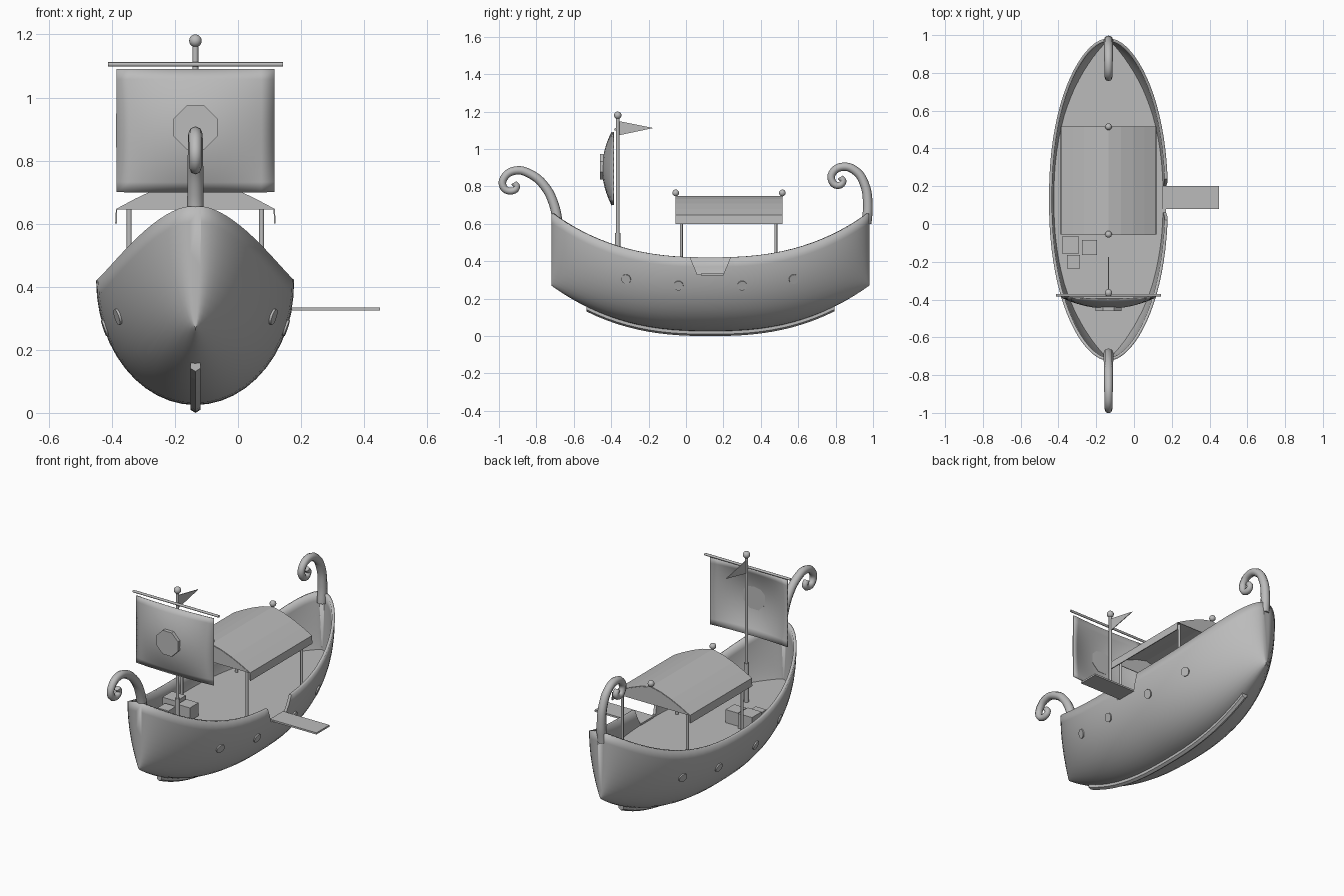
import bpy
from math import sin, cos, pi, asin
from mathutils import Vector

if "Cube" in bpy.data.objects:
    bpy.data.objects.remove(bpy.data.objects["Cube"])

CX, CY, HALF = -0.135, 0.13, 0.85    # hull centre and half length
DECK = 0.32

mat = bpy.data.materials.new("plain grey")
mat.use_nodes = True
GREY = (0.5, 0.5, 0.5, 1)
mat.diffuse_color = GREY
mat.node_tree.nodes["Principled BSDF"].inputs["Base Color"].default_value = GREY


def finish(ob, name, smooth=False):
    ob.name = name
    ob.data.materials.append(mat)
    if smooth:
        bpy.ops.object.select_all(action='DESELECT')
        ob.select_set(True)
        bpy.context.view_layer.objects.active = ob
        bpy.ops.object.shade_smooth_by_angle(angle=0.6)
    return ob


def mesh(name, verts, faces, thick=0, smooth=False, offset=0):
    me = bpy.data.meshes.new(name)
    me.from_pydata(verts, [], faces)
    ob = bpy.data.objects.new(name, me)
    bpy.context.collection.objects.link(ob)
    finish(ob, name, smooth)
    if thick:
        m = ob.modifiers.new("thickness", 'SOLIDIFY')
        m.thickness, m.offset = thick, offset
    return ob


def grid_faces(rows, cols):
    return [(i * cols + j, i * cols + j + 1, (i + 1) * cols + j + 1, (i + 1) * cols + j)
            for i in range(rows - 1) for j in range(cols - 1)]


def box(name, x0, x1, y0, y1, z0, z1):
    bpy.ops.mesh.primitive_cube_add(size=1, location=((x0 + x1) / 2, (y0 + y1) / 2, (z0 + z1) / 2))
    ob = bpy.context.object
    ob.scale = (x1 - x0, y1 - y0, z1 - z0)
    return finish(ob, name)


def rod(name, a, b, r, sides=12, smooth=True):
    a, b = Vector(a), Vector(b)
    bpy.ops.mesh.primitive_cylinder_add(vertices=sides, radius=r, depth=(b - a).length,
                                        location=(a + b) / 2,
                                        rotation=(b - a).to_track_quat('Z', 'Y').to_euler())
    return finish(bpy.context.object, name, smooth)


def ball(name, loc, r):
    bpy.ops.mesh.primitive_uv_sphere_add(segments=16, ring_count=10, radius=r, location=loc)
    return finish(bpy.context.object, name, True)


# Hull lines as functions of t, from -1 at the bow to 1 at the stern
def width(t):
    return 0.018 + 0.297 * max(0, 1 - abs(t) ** 2.2) ** 0.6


def rim(t):
    return 0.42 + 0.235 * abs(t) ** 2.5


def bottom(t):
    return 0.025 + 0.245 * abs(t) ** 2.5


def hull_point(t, a):
    return Vector((CX + width(t) * cos(a), CY + HALF * t,
                   rim(t) - (rim(t) - bottom(t)) * sin(a)))


def hull_angle(t, z):
    return asin((rim(t) - z) / (rim(t) - bottom(t)))


# Hull shell with flat stem faces
ROWS, COLS = 41, 25
stations = [sin(pi * (i / (ROWS - 1) - 0.5)) for i in range(ROWS)]
verts = [hull_point(t, pi * j / (COLS - 1)) for t in stations for j in range(COLS)]
faces = grid_faces(ROWS, COLS)
faces.append(tuple(reversed(range(COLS))))
faces.append(tuple(range((ROWS - 1) * COLS, ROWS * COLS)))
hull = mesh("hull", verts, faces, 0.016, True, -1)

# Gate opening in the left side
prof = [(0.06, 0.33), (0.2, 0.33), (0.25, 0.45), (0.01, 0.45)]
cutter = mesh("gate_cutter", [(x, y, z) for x in (0.05, 0.3) for y, z in prof],
              [(3, 2, 1, 0), (4, 5, 6, 7)]
              + [(k, (k + 1) % 4, (k + 1) % 4 + 4, k + 4) for k in range(4)])
cutter.hide_render = True
cut = hull.modifiers.new("gate", 'BOOLEAN')
cut.operation, cut.solver, cut.object = 'DIFFERENCE', 'EXACT', cutter
cut.use_self = True
bpy.context.view_layer.objects.active = hull
for m in list(hull.modifiers):
    if m.type in ('SOLIDIFY', 'BOOLEAN'):
        bpy.ops.object.modifier_apply(modifier=m.name)
bpy.data.objects.remove(cutter)

# Deck
verts = []
for t in stations[1:-1]:
    x = max(0.005, width(t) * cos(hull_angle(t, DECK)) - 0.008)
    verts += [(CX - x, CY + HALF * t, DECK), (CX + x, CY + HALF * t, DECK)]
mesh("deck", verts, grid_faces(ROWS - 2, 2), 0.008)

# Keel strip
N = 25
verts, faces = [], []
for i in range(N):
    t = -0.78 + 1.56 * i / (N - 1)
    verts += [(CX + x, CY + HALF * t, bottom(t) + z)
              for x, z in ((0.016, 0.02), (0.016, -0.015), (0, -0.025), (-0.016, -0.015), (-0.016, 0.02))]
faces = [(i * 5 + k, i * 5 + (k + 1) % 5, i * 5 + 5 + (k + 1) % 5, i * 5 + 5 + k)
         for i in range(N - 1) for k in range(5)]
mesh("keel", verts, faces + [(4, 3, 2, 1, 0), tuple(range(N * 5 - 5, N * 5))])

# Portholes on both sides
for y, z in ((-0.32, 0.305), (-0.04, 0.27), (0.3, 0.27), (0.575, 0.305)):
    t = (y - CY) / HALF
    a = hull_angle(t, z)
    p, e = hull_point(t, a), 0.01
    n = (hull_point(t, a + e) - p).cross(hull_point(t + e, a) - p).normalized()
    for side, s in (("left", 1), ("right", -1)):
        q = Vector((CX + s * (p.x - CX), p.y, p.z))
        d = Vector((s * n.x, n.y, n.z)) * 0.006
        rod("porthole_" + side, q - d, q + d, 0.026, 16)


# Curled posts at the bow and stern
def curl(name, pts):
    cu = bpy.data.curves.new(name, 'CURVE')
    cu.dimensions = '3D'
    cu.bevel_depth, cu.bevel_resolution, cu.resolution_u = 0.027, 2, 6
    cu.use_fill_caps = True
    sp = cu.splines.new('BEZIER')
    sp.bezier_points.add(len(pts) - 1)
    for k, (b, (y, z)) in enumerate(zip(sp.bezier_points, pts)):
        b.co = (CX, y, z)
        b.handle_left_type = b.handle_right_type = 'AUTO'
        b.radius = 1 - 0.4 * k / (len(pts) - 1)
    ob = bpy.data.objects.new(name, cu)
    bpy.context.collection.objects.link(ob)
    cu.materials.append(mat)


curl("bow_curl", [(-0.685, 0.6), (-0.705, 0.7), (-0.755, 0.8), (-0.83, 0.865), (-0.91, 0.885),
                  (-0.97, 0.85), (-0.978, 0.8), (-0.94, 0.775), (-0.905, 0.795), (-0.92, 0.82)])
curl("stern_curl", [(0.965, 0.6), (0.972, 0.7), (0.955, 0.81), (0.91, 0.88), (0.84, 0.905),
                    (0.785, 0.875), (0.78, 0.83), (0.81, 0.805), (0.84, 0.825), (0.825, 0.85)])

# Mast, yard and pennant
MY = -0.365
rod("mast", (CX, MY, DECK), (CX, MY, 1.17), 0.009)
rod("mast_foot", (CX, MY, DECK), (CX, MY, 0.55), 0.014)
ball("mast_ball", (CX, MY, 1.18), 0.02)
rod("yard", (CX - 0.277, MY - 0.012, 1.105), (CX + 0.277, MY - 0.012, 1.105), 0.007)
mesh("pennant", [(CX, MY, 1.15), (CX, MY, 1.072), (CX, -0.175, 1.112)], [(0, 1, 2)], 0.004)

# Billowing sail with an eight-sided boss
S = 13
verts = []
for i in range(S):
    v = 2 * i / (S - 1) - 1
    for j in range(S):
        u = 2 * j / (S - 1) - 1
        verts.append((CX + 0.25 * u, -0.387 - 0.058 * (1 - u * u) * (1 - 0.85 * v * v),
                      0.895 + 0.195 * v))
mesh("sail", verts, grid_faces(S, S), 0.006, True)
boss = rod("sail_boss", (CX, -0.46, 0.905), (CX, -0.435, 0.905), 0.075, 8, False)
boss.rotation_euler.rotate_axis('Z', pi / 8)

# Canopy roof with hanging edges and closed gables
Y0, Y1 = -0.055, 0.515
arch = [(x, 0.745 - 0.1 * (abs(x) / 0.25) ** 1.4)
        for x in (-0.25, -0.19, -0.13, -0.065, 0, 0.065, 0.13, 0.19, 0.25)]
prof = [(-0.252, 0.6)] + arch + [(0.252, 0.6)]
C = len(prof)
mesh("canopy_roof", [(CX + x, y, z) for y in (Y0, Y1) for x, z in prof], grid_faces(2, C), 0.005)
for y in (Y0, Y1):
    mesh("canopy_gable", [(CX + x, y, z) for x, z in arch], [tuple(range(len(arch)))], 0.004)
    ball("canopy_ball", (CX, y, 0.765), 0.018)
for x in (-0.21, 0.21):
    for y in (-0.025, 0.48):
        rod("canopy_post", (CX + x, y, DECK), (CX + x, y, 0.66), 0.008)

# Boarding plank and cargo
box("boarding_plank", 0.15, 0.45, 0.08, 0.2, 0.324, 0.334)
box("large_crate", -0.38, -0.29, -0.155, -0.065, DECK, 0.41)
box("middle_crate", -0.275, -0.195, -0.165, -0.085, DECK, 0.40)
box("small_crate", -0.355, -0.285, -0.235, -0.165, DECK, 0.385)
